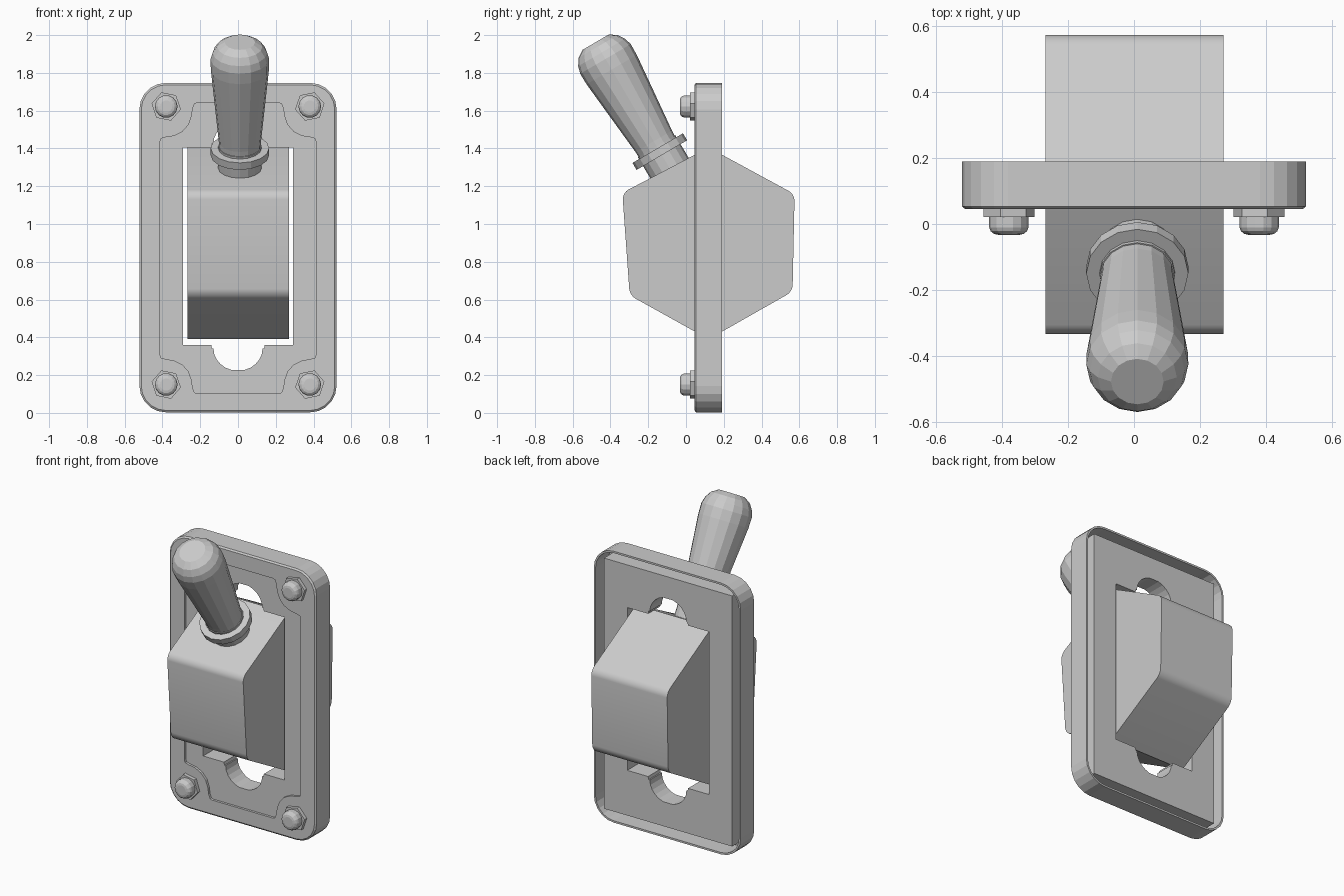
import bpy, bmesh
from math import pi, sin, cos
from mathutils import Vector, Matrix

if "Cube" in bpy.data.objects:
    bpy.data.objects.remove(bpy.data.objects["Cube"])


def mesh_object(name, bm):
    bmesh.ops.recalc_face_normals(bm, faces=bm.faces)
    me = bpy.data.meshes.new(name)
    bm.to_mesh(me)
    bm.free()
    ob = bpy.data.objects.new(name, me)
    bpy.context.collection.objects.link(ob)
    return ob


def loft(name, rings):
    """Closed solid through rings of equal point count, capped at both ends."""
    bm = bmesh.new()
    loops = [[bm.verts.new(p) for p in ring] for ring in rings]
    n = len(loops[0])
    for a, b in zip(loops, loops[1:]):
        for i in range(n):
            j = (i + 1) % n
            bm.faces.new((a[i], a[j], b[j], b[i]))
    bm.faces.new(loops[0])
    bm.faces.new(loops[-1])
    return mesh_object(name, bm)


def at_y(points, y):
    return [(x, y, z) for x, z in points]


def rounded_rect(w, h, r, zc, seg=5):
    pts = []
    for k, (sx, sz) in enumerate([(1, 1), (-1, 1), (-1, -1), (1, -1)]):
        for i in range(seg + 1):
            a = (k + i / seg) * pi / 2
            pts.append((sx * (w - r) + r * cos(a), zc + sz * (h - r) + r * sin(a)))
    return pts


def four_way(quarter, zc):
    """Mirror a quarter outline (right side towards top) in x and about zc."""
    top = quarter + [(-x, z) for x, z in reversed(quarter)]
    return top + [(x, 2 * zc - z) for x, z in reversed(top)]


def turned(name, profile, sides, origin, axis, phase=0.0):
    """Turn (distance, radius) pairs around an axis."""
    m = Matrix.Translation(origin) @ Vector(axis).to_track_quat('Z', 'Y').to_matrix().to_4x4()
    return loft(name, [[m @ Vector((r * cos(2 * pi * i / sides + phase),
                                    r * sin(2 * pi * i / sides + phase), d))
                        for i in range(sides)] for d, r in profile])


def cut(ob, cutter):
    mod = ob.modifiers.new("cut", 'BOOLEAN')
    mod.operation = 'DIFFERENCE'
    mod.solver = 'EXACT'
    mod.object = cutter
    bpy.context.view_layer.objects.active = ob
    bpy.ops.object.modifier_apply(modifier=mod.name)
    bpy.data.objects.remove(cutter)


# Cover plate: thin shell, open at the back, with a decorative front cut-out
zc = 0.875
outer = rounded_rect(0.522, 0.872, 0.14, zc)
front = rounded_rect(0.512, 0.862, 0.13, zc)
inner = rounded_rect(0.51, 0.86, 0.128, zc)
plate = loft("cover_plate", [at_y(inner, 0.06), at_y(inner, 0.19), at_y(outer, 0.19),
                             at_y(outer, 0.053), at_y(front, 0.045)])
corner = [(0.413, 1.435), (0.408, 1.452), (0.385, 1.459), (0.34, 1.466), (0.295, 1.488),
          (0.262, 1.525), (0.246, 1.57), (0.24, 1.612), (0.23, 1.637), (0.215, 1.642)]
recess = four_way(corner, 0.872)
cut(plate, loft("recess_cutter", [at_y(recess, 0.0), at_y(recess, 0.1)]))

# Inner panel: block behind the cut-out with the notched opening
box = [(0.455, 0.07), (0.455, 1.68), (-0.455, 1.68), (-0.455, 0.07)]
panel = loft("inner_panel", [at_y(box, 0.06), at_y(box, 0.182)])
zo = 0.883
notch = [(0.29, 1.406), (0.142, 1.406), (0.138, 1.425)]
notch += [(0.13 * cos(a), 1.425 + 0.118 * sin(a)) for a in [i * pi / 12 for i in range(6)]]
opening = four_way(notch, zo)
cut(panel, loft("opening_cutter", [at_y(opening, -0.1), at_y(opening, 0.4)]))

# Switch body: hexagonal prism with its four outer edges rounded
side = [(-0.337, 1.165), (-0.298, 0.622), (0.12, 0.39),
        (0.564, 0.642), (0.575, 1.158), (0.12, 1.405)]
body = loft("switch_body", [[(x, y, z) for y, z in side] for x in (-0.268, 0.271)])
bm = bmesh.new()
bm.from_mesh(body.data)
edges = [e for e in bm.edges if abs(e.verts[0].co.x - e.verts[1].co.x) > 0.1
         and abs(e.verts[0].co.y - 0.12) > 0.05]
bmesh.ops.bevel(bm, geom=edges, offset=0.035, segments=5, profile=0.5, affect='EDGES')
bm.to_mesh(body.data)
bm.free()
bpy.ops.object.select_all(action='DESELECT')
body.select_set(True)
bpy.context.view_layer.objects.active = body
bpy.ops.object.shade_smooth_by_angle(angle=0.5)

# Lever: neck, collar and tapered handle along a tilted axis
base, axis = (0.01, -0.09, 1.30), (0, -0.506, 0.863)
turned("lever_neck", [(-0.03, 0.115), (0.13, 0.115)], 16, base, axis)
turned("lever_collar", [(0.075, 0.155), (0.118, 0.155)], 16, base, axis)
turned("lever_handle", [(0.10, 0.11), (0.16, 0.112), (0.42, 0.137), (0.60, 0.154),
                        (0.665, 0.155), (0.705, 0.144), (0.742, 0.12), (0.768, 0.08)],
       16, base, axis)

# Corner bolts: hexagonal nut with a domed cap
for sx, label in ((-1, "left"), (1, "right")):
    for z, level in ((1.622, "top"), (0.15, "bottom")):
        pos = (0.38 * sx, 0.05, z)
        turned(f"nut_{level}_{label}", [(0, 0.079), (0.028, 0.079)], 6, pos, (0, -1, 0), 0.2 * sx)
        turned(f"bolt_{level}_{label}", [(0.02, 0.06), (0.06, 0.06), (0.072, 0.055),
                                         (0.08, 0.045), (0.083, 0.032)], 14, pos, (0, -1, 0))
